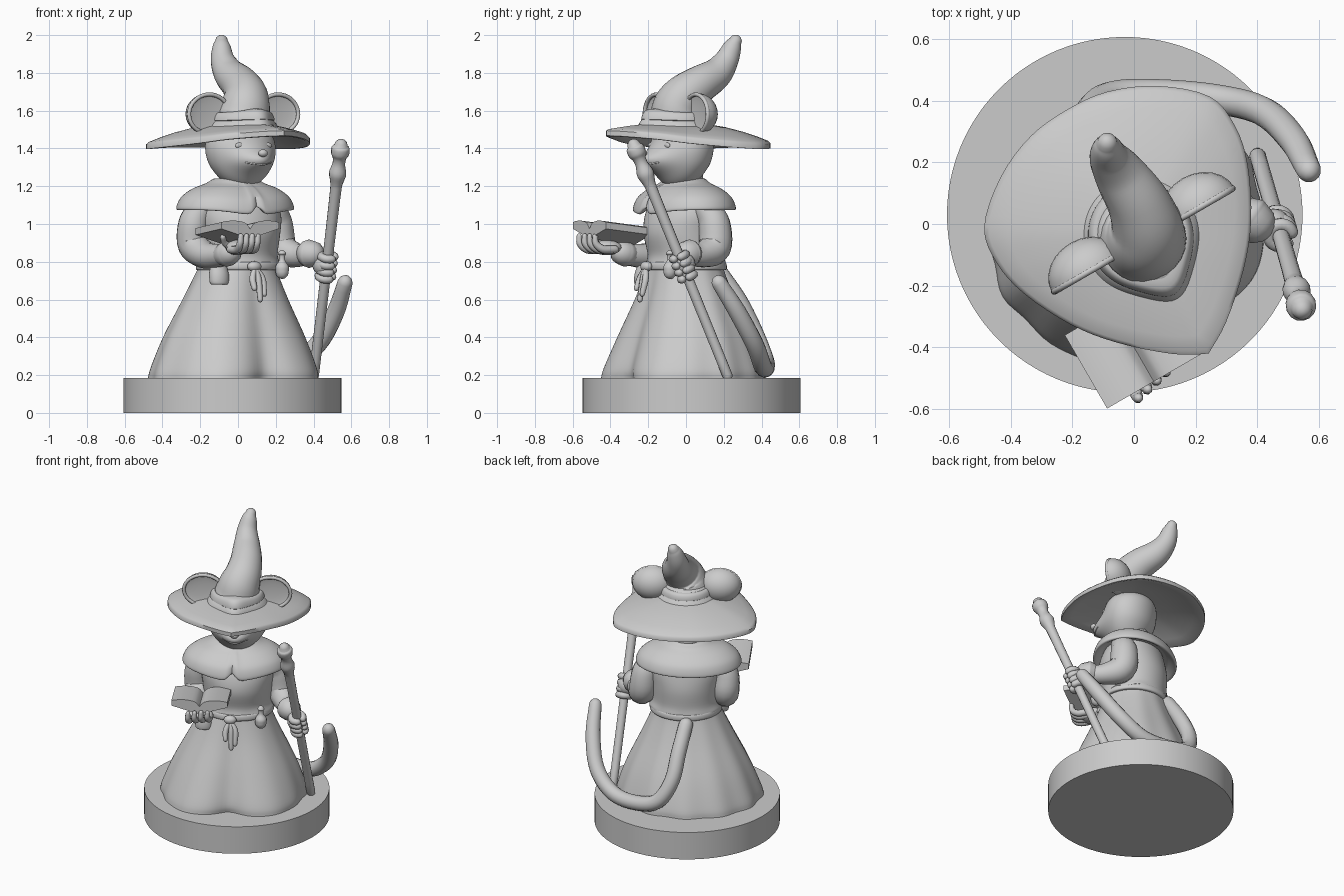
import bpy, bmesh
from math import sin, cos, pi, exp, sqrt, radians
from mathutils import Vector, Matrix

if "Cube" in bpy.data.objects:
    bpy.data.objects.remove(bpy.data.objects["Cube"])

TURN = radians(30)          # the figure faces a little to its left on the base
grey = bpy.data.materials.new("plain grey")
grey.use_nodes = True
grey.diffuse_color = (0.6, 0.6, 0.6, 1)
grey.node_tree.nodes["Principled BSDF"].inputs["Base Color"].default_value = (0.6, 0.6, 0.6, 1)


def finish(name, bm, turned, angle=50):
    bmesh.ops.recalc_face_normals(bm, faces=bm.faces)
    mesh = bpy.data.meshes.new(name)
    bm.to_mesh(mesh)
    bm.free()
    mesh.materials.append(grey)
    obj = bpy.data.objects.new(name, mesh)
    bpy.context.collection.objects.link(obj)
    if turned:
        obj.rotation_euler.z = TURN
    bpy.ops.object.select_all(action='DESELECT')
    obj.select_set(True)
    bpy.context.view_layer.objects.active = obj
    bpy.ops.object.shade_smooth_by_angle(angle=radians(angle))


def smooth(points, steps=5):
    """Catmull-Rom curve through the points."""
    p = [Vector(q) for q in points]
    p = [p[0] * 2 - p[1]] + p + [p[-1] * 2 - p[-2]]
    out = []
    for a, b, c, d in zip(p, p[1:], p[2:], p[3:]):
        for i in range(steps):
            t = i / steps
            out.append((b * 2 + (c - a) * t + (a * 2 - b * 5 + c * 4 - d) * t * t
                        + (b * 3 - a - c * 3 + d) * t ** 3) / 2)
    return out + [p[-2]]


def loft(name, rings, turned=True, closed=False, angle=50):
    bm = bmesh.new()
    rows = [[bm.verts.new(v) for v in ring] for ring in rings]
    n = len(rows[0])
    pairs = list(zip(rows, rows[1:])) + ([(rows[-1], rows[0])] if closed else [])
    for r, s in pairs:
        for i in range(n):
            bm.faces.new((r[i], r[(i + 1) % n], s[(i + 1) % n], s[i]))
    if not closed:
        bm.faces.new(rows[0])
        bm.faces.new(rows[-1])
    finish(name, bm, turned, angle)


def tube(name, points, turned=False, sides=14, steps=5):
    """Round-ended tube through (x, y, z, radius) points."""
    pts = smooth(points, steps)
    for end in (0, 1):
        tip, prev = (pts[-1], pts[-2]) if end else (pts[0], pts[1])
        out = (tip.xyz - prev.xyz).normalized()
        for f in (0.5, 0.87, 0.99):
            q = (tip.xyz + out * tip.w * f).to_4d()
            q.w = tip.w * sqrt(1 - f * f)
            pts.insert(len(pts) if end else 0, q)
    rings = []
    for i, p in enumerate(pts):
        d = (pts[min(i + 1, len(pts) - 1)].xyz - pts[max(i - 1, 0)].xyz).normalized()
        u = d.orthogonal().normalized() if i == 0 else (u - d * u.dot(d)).normalized()
        v = d.cross(u)
        rings.append([p.xyz + (u * cos(k * 2 * pi / sides) + v * sin(k * 2 * pi / sides)) * p.w
                      for k in range(sides)])
    loft(name, rings, turned)


def oval(name, rows, shape=None, sides=64, steps=5):
    """Stacked ovals from (z, half width, half depth, centre y); angle 0 is the front."""
    rows = smooth(rows, steps)
    rings = []
    for j, (z, rx, ry, cy) in enumerate(rows):
        ring = []
        for k in range(sides):
            a = -pi + 2 * pi * k / sides
            p = Vector((rx * sin(a), -ry * cos(a), z))
            if shape:
                shape(p, a, j / (len(rows) - 1))
            ring.append(p + Vector((0, cy, 0)))
        rings.append(ring)
    loft(name, rings)


def bump(x, width):
    return exp(-(x / width) ** 2)


def blob(name, loc, size, turned=True, edit=None):
    bm = bmesh.new()
    bmesh.ops.create_uvsphere(bm, u_segments=24, v_segments=14, radius=1)
    for v in bm.verts:
        if edit:
            edit(v.co)
        v.co = Matrix.Diagonal(size) @ v.co + Vector(loc)
    finish(name, bm, turned)


# Round base
bm = bmesh.new()
bmesh.ops.create_cone(bm, cap_ends=True, segments=96, radius1=0.577, radius2=0.577, depth=0.185,
                      matrix=Matrix.Translation((-0.03, 0.03, 0.0925)))
finish("base", bm, False, 30)


# Skirt with a deep front fold and finer folds behind
def folds(p, a, t):
    k = (1 - t) ** 0.8
    f = 1 + k * (0.06 * bump(abs(a) - 0.7, 0.3) - 0.2 * bump(a, 0.25)
                 + 0.018 * cos(12 * a) * min(1, abs(a) / 1.5) ** 2)
    p.x = p.x * f - 0.028 * k
    p.y *= f


oval("skirt", [(0.18, .452, .41, .008), (0.24, .442, .4, .008), (0.4, .382, .34, .01), (0.6, .285, .255, .005),
               (0.74, .22, .205, 0), (0.8, .2, .19, 0)], folds, 96)


# Shirt, belt and cape
def hem(p, a, t):
    p.z += 0.012 * cos(9 * a) * (1 - t) ** 4


oval("shirt", [(0.79, .2, .18, 0), (0.785, .228, .205, 0), (0.84, .213, .2, 0), (0.95, .22, .215, -.01),
               (1.05, .23, .2, -.01), (1.16, .2, .16, 0)], hem)
oval("belt", [(0.755, .2, .18, 0), (0.76, .225, .21, 0), (0.795, .222, .208, 0), (0.8, .2, .18, 0)])


def cape_shape(p, a, t):
    k = (1 - t) ** 1.5
    p.z += k * (0.06 * bump(a, 0.1) - 0.035 * bump(a, 0.55))
    p.x -= 0.017
    p.y *= 1 - 0.1 * bump(a, 0.05)


oval("cape", [(1.11, .26, .19, 0), (1.075, .315, .238, 0), (1.088, .33, .25, 0), (1.14, .305, .23, 0),
              (1.185, .245, .18, 0), (1.215, .165, .13, 0), (1.24, .115, .105, 0), (1.235, .08, .08, 0)],
     cape_shape, 96)
tube("neck", [(0, 0, 1.12, .1), (0, -.01, 1.27, .1)], True)


# Head with a soft muzzle
def muzzle(p, a, t):
    p.y -= 0.09 * bump(a, 0.6) * bump(p.z - 1.335, 0.06)


oval("head", [(1.195, .01, .01, -.04), (1.205, .07, .07, -.04), (1.25, .13, .11, -.04), (1.32, .178, .145, -.03),
              (1.4, .195, .158, -.025), (1.47, .175, .148, -.02), (1.53, .1, .1, -.02)], muzzle)
blob("nose", (0, -.265, 1.375), (.026, .022, .02))
tube("mouth", [(-.075, -.214, 1.325, .005), (0, -.26, 1.315, .005), (.075, -.214, 1.325, .005)], True, 8)


# Ears, hollowed at the front
def hollow(c):
    if c.y < 0:
        c.y *= -0.15


for s, side in ((-1, "right"), (1, "left")):
    blob(side + "_eye", (s * .085, -.165, 1.415), (.026, .012, .016))
    blob(side + "_ear", (s * .21, -.06, 1.582), (.132, .11, .112), True, hollow)
    tube(side + "_ear_rim", [(s * (.21 + .124 * cos(k * pi / 6)), -.06, 1.582 + .104 * sin(k * pi / 6), .011)
                             for k in range(-3, 8)], True, 8, 3)

# Hat brim, pointed at the front and drooping at the sides
half = [(0, -.485, 1.482), (.1, -.425, 1.477), (.235, -.305, 1.462), (.335, -.18, 1.442), (.415, -.02, 1.425),
        (.443, .11, 1.415), (.42, .235, 1.41), (.29, .35, 1.415), (.14, .415, 1.42), (0, .43, 1.42)]
edge = smooth(half + [(-x - .006, y, z) for x, y, z in half[-2::-1]], 4)[:-1]


def brim_ring(t, lift):
    middle_y = -.03
    return [Vector((e.x * t, middle_y + (e.y - middle_y) * t, e.z + (1.52 - e.z) * (1 - t * t) + lift))
            for e in edge]


loft("hat_brim", [brim_ring(t, .018) for t in (.3, .5, .7, .85, .97)] + [brim_ring(1, .012), brim_ring(1, -.014)]
     + [brim_ring(t, -.02) for t in (.97, .85, .7, .5, .3)], closed=True)


# Hat crown and its pointed band
def point_front(p, a, t):
    p.y *= 1 + 0.25 * bump(a, 0.5)
    p.z += 0.02 * bump(a, 0.8) * t


oval("hat_base", [(1.5, .2, .2, -.04), (1.53, .178, .185, -.045), (1.55, .16, .17, -.045),
                  (1.575, .15, .158, -.043), (1.6, .125, .115, -.03)], point_front)
oval("hat_band", [(1.545, .15, .15, -.045), (1.548, .17, .176, -.045), (1.585, .156, .162, -.043),
                  (1.59, .13, .13, -.043)], point_front, steps=3)
tube("hat_crown", [(.03, -.05, 1.57, .143), (.04, -.04, 1.63, .13), (.04, 0, 1.685, .115), (.01, .075, 1.74, .1),
                   (-.045, .16, 1.795, .084), (-.08, .213, 1.865, .065), (-.087, .245, 1.935, .049),
                   (-.087, .262, 1.968, .034)], sides=24)

# Sleeves, cuffs
tube("right_sleeve", [(-.2, -.1, 1.08, .07), (-.235, -.1, 1.0, .082), (-.235, -.095, .89, .085),
                      (-.17, -.18, .835, .072), (-.09, -.28, .835, .06), (-.04, -.35, .85, .045)])
tube("left_sleeve", [(.19, .11, 1.08, .07), (.205, .15, 1.0, .085), (.225, .15, .875, .088),
                     (.31, .08, .835, .065), (.37, .02, .84, .052), (.42, -.01, .82, .035)])
tube("right_cuff", [(-.1, -.275, .835, .05), (-.065, -.315, .84, .066), (-.045, -.338, .846, .064)])
tube("left_cuff", [(.34, .05, .838, .05), (.37, .022, .842, .074), (.388, .008, .842, .072)])

# Right hand under the book
blob("right_palm", (-.005, -.42, .875), (.06, .08, .04), False)
for i in range(4):
    x, y = -.01 + .03 * i, -.56 + .028 * i
    tube("right_finger", [(x - .03, y + .1, .865, .022), (x + .005, y + .04, .865, .022),
                          (x + .02, y, .895, .019), (x + .025, y - .005, .935, .015)], sides=8)
tube("right_thumb", [(-.03, -.4, .87, .022), (-.07, -.43, .9, .018), (-.08, -.46, .93, .015)], sides=8)

# Staff with a knotted head, gripped by the left hand
foot, top = Vector((.4, .225, .185)), Vector((.545, -.275, 1.415))


def on_staff(t):
    return tuple(foot.lerp(top, t))


tube("staff", [on_staff(t) + (r,) for t, r in ((0.01, .027), (.3, .027), (.6, .028), (.8, .03), (.84, .034),
     (.88, .046), (.92, .034), (.945, .036), (.965, .048), (.99, .048), (1, .036))], steps=4)
blob("left_palm", (.452, -.008, .785), (.058, .058, .06), False)
axis = (top - foot).to_track_quat('Z', 'Y')
for i in range(4):
    c = Vector(on_staff(.435 + .029 * i))
    ring = [c + axis @ Vector((.037 * cos(k * pi / 5), .037 * sin(k * pi / 5), 0)) for k in range(9)]
    tube("left_finger", [tuple(p) + (.022,) for p in ring], sides=8, steps=2)

# Open book with curved pages
wing = smooth([(0, -.008), (.03, .024), (.09, .036), (.14, .034), (.175, .028)], 3)
upper = [(-p.x, p.y) for p in wing[:0:-1]] + [tuple(p) for p in wing]
outline = upper + [(x, abs(x) * 0.3 - .06) for x, z in upper[::-1]]
loft("book", [[Vector((x - .2, y, z + lift)) for x, z in outline]
              for y, lift in ((-.475, .982), (-.2, .95))], angle=35)

# Knotted belt ends, pouch and bottle
blob("belt_knot", (-.03, -.225, .775), (.04, .03, .028))
for x, low in ((-.055, .66), (-.02, .6), (.005, .63)):
    tube("belt_end", [(-.03, -.23, .77, .014), (x, -.25, .71, .018), (x, -.27, low, .015)], True, 8)
oval("pouch", [(.68, .03, .025, -.15), (.685, .052, .04, -.15), (.73, .055, .045, -.145), (.78, .045, .035, -.14)],
     lambda p, a, t: setattr(p, "x", p.x - .2), 24)
tube("bottle", [(.16, -.19, .745, .036), (.16, -.19, .775, .036), (.16, -.19, .805, .018),
                (.16, -.19, .83, .016), (.16, -.19, .84, .022)], True, 12)

# Tail sweeping down the back and up beside the left hip
tube("tail", [(-.125, .18, .74, .045), (-.14, .28, .59, .048), (-.145, .36, .43, .048), (-.075, .415, .29, .048),
              (.08, .422, .24, .048), (.27, .405, .25, .048), (.42, .365, .36, .048), (.515, .275, .53, .047),
              (.567, .175, .69, .04)])
